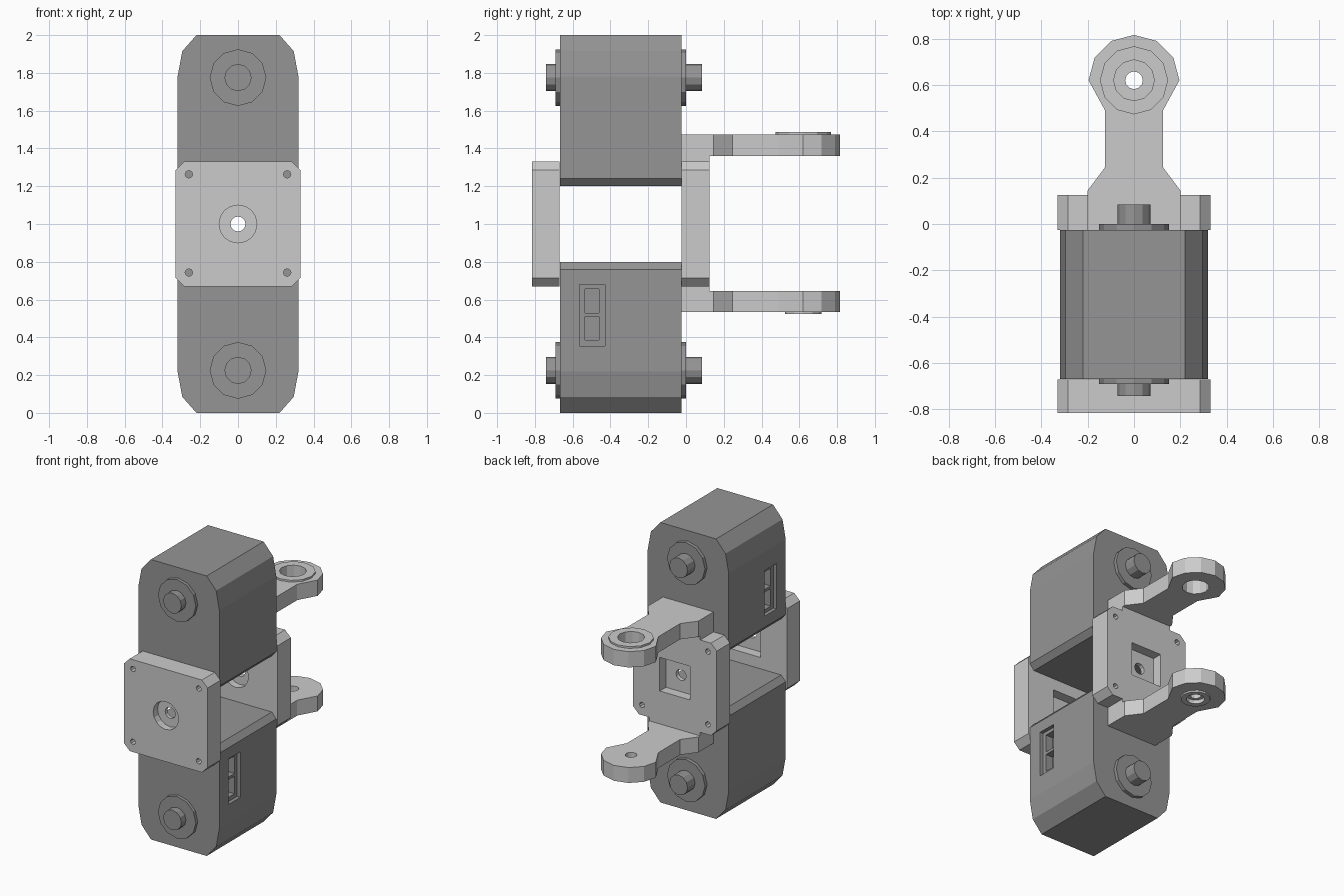
import bpy, bmesh
from math import cos, sin, pi

if "Cube" in bpy.data.objects:
    bpy.data.objects.remove(bpy.data.objects["Cube"])

dark = bpy.data.materials.new("dark_grey")
dark.diffuse_color = (0.3, 0.3, 0.3, 1)
dark.use_nodes = True
dark.node_tree.nodes["Principled BSDF"].inputs["Base Color"].default_value = dark.diffuse_color


def prism(name, pts, axis, a, b):
    """Extrude a 2D outline along an axis: Y takes (x, z), Z takes (x, y), X takes (y, z)."""
    place = {'X': lambda p, t: (t, p[0], p[1]),
             'Y': lambda p, t: (p[0], t, p[1]),
             'Z': lambda p, t: (p[0], p[1], t)}[axis]
    bm = bmesh.new()
    lo = [bm.verts.new(place(p, a)) for p in pts]
    hi = [bm.verts.new(place(p, b)) for p in pts]
    bm.faces.new(lo)
    bm.faces.new(hi[::-1])
    n = len(pts)
    for i in range(n):
        j = (i + 1) % n
        bm.faces.new((lo[i], hi[i], hi[j], lo[j]))
    bmesh.ops.recalc_face_normals(bm, faces=bm.faces)
    me = bpy.data.meshes.new(name)
    bm.to_mesh(me)
    bm.free()
    ob = bpy.data.objects.new(name, me)
    bpy.context.collection.objects.link(ob)
    return ob


def ring(cx, cy, r, n=12):
    return [(cx + r * cos(2 * pi * i / n), cy + r * sin(2 * pi * i / n)) for i in range(n)]


def rect(x0, x1, y0, y1):
    return [(x0, y0), (x1, y0), (x1, y1), (x0, y1)]


def boolean(ob, tool, op='DIFFERENCE'):
    mod = ob.modifiers.new("bool", 'BOOLEAN')
    mod.object, mod.operation, mod.solver = tool, op, 'EXACT'
    bpy.context.view_layer.objects.active = ob
    bpy.ops.object.modifier_apply(modifier=mod.name)
    bpy.data.objects.remove(tool)


def cut(ob, pts, axis, a, b):
    boolean(ob, prism("cutter", pts, axis, a, b))


def mirrored(half):
    return half + [(-x, y) for x, y in reversed(half)]


# Motor bodies: the upper one is the lower one turned half a turn about y
def motor(label, turned):
    def t(pts):
        return [(-x, 2 - z) for x, z in pts] if turned else pts

    s = -1 if turned else 1
    zf = (lambda z: 2 - z) if turned else (lambda z: z)
    half = [(0.22, 0), (0.295, 0.085), (0.32, 0.22), (0.32, 0.76), (0.285, 0.8)]
    body = prism(label + "_motor_body", t(mirrored(half)), 'Y', -0.668, -0.025)
    # connector socket with two deeper openings
    cut(body, rect(-0.565, -0.43, *sorted((zf(0.355), zf(0.68)))), 'X', s * 0.295, s * 0.4)
    for z0, z1 in ((0.385, 0.51), (0.53, 0.655)):
        cut(body, rect(-0.535, -0.46, *sorted((zf(z0), zf(z1)))), 'X', s * 0.24, s * 0.4)
    body.data.materials.append(dark)
    # hubs and shafts on both faces
    for end, y, hub, tip in (("front", -0.668, -0.69, -0.742), ("rear", -0.025, 0.0, 0.085)):
        for part, r, a, b in (("hub", 0.15, y, hub), ("shaft", 0.072, hub, tip)):
            ob = prism(f"{label}_{end}_{part}", ring(0, zf(0.225), r), 'Y', a, b)
            ob.data.materials.append(dark)


motor("lower", False)
motor("upper", True)


# Square mounting plates: counterbore in front, square pocket behind
def plate(name, y0, y1):
    c, w = 0.045, 0.33
    half = [(w - c, 1 - w), (w, 1 - w + c), (w, 1 + w - c), (w - c, 1 + w)]
    ob = prism(name, mirrored(half), 'Y', y0, y1)
    cut(ob, ring(0, 1, 0.1, 16), 'Y', y0 - 0.1, y0 + 0.05)
    cut(ob, rect(-0.12, 0.12, 0.88, 1.12), 'Y', y1 - 0.07, y1 + 0.1)
    cut(ob, ring(0, 1, 0.04), 'Y', y0 - 0.1, y1 + 0.1)
    for x in (-0.26, 0.26):
        for z in (0.743, 1.263):
            cut(ob, ring(x, z, 0.02, 8), 'Y', y0 - 0.1, y1 + 0.1)
    return ob


plate("front_plate", -0.815, -0.67)
bracket = plate("rear_bracket", -0.025, 0.125)

# Fork arms joined to the rear plate by short necks
cy, r = 0.62, 0.196
arm_half = [(0.2, -0.025), (0.2, 0.145), (0.125, 0.245), (0.125, 0.49)]
arm_half += [(r * cos(k * pi / 6), cy + r * sin(k * pi / 6)) for k in range(3)]
arm_outline = arm_half + [(0, cy + r)] + [(-x, y) for x, y in reversed(arm_half)]
for name, z0, z1, n0, n1 in (("upper_arm", 1.36, 1.473, 1.3, 1.42),
                             ("lower_arm", 0.535, 0.645, 0.59, 0.7)):
    arm = prism(name, arm_outline, 'Z', z0, z1)
    boolean(arm, prism("neck", rect(-0.2, 0.2, n0, n1), 'Y', -0.025, 0.125), 'UNION')
    if name == "upper_arm":  # raised ring and wide bore
        boolean(arm, prism("boss", ring(0, cy, 0.147), 'Z', 1.45, 1.486), 'UNION')
        cut(arm, ring(0, cy, 0.088), 'Z', 1.2, 1.6)
    else:                    # small boss below, stepped bore
        boolean(arm, prism("boss", ring(0, cy, 0.097), 'Z', 0.523, 0.56), 'UNION')
        cut(arm, ring(0, cy, 0.06), 'Z', 0.4, 0.55)
        cut(arm, ring(0, cy, 0.038), 'Z', 0.4, 0.8)
    boolean(bracket, arm, 'UNION')
